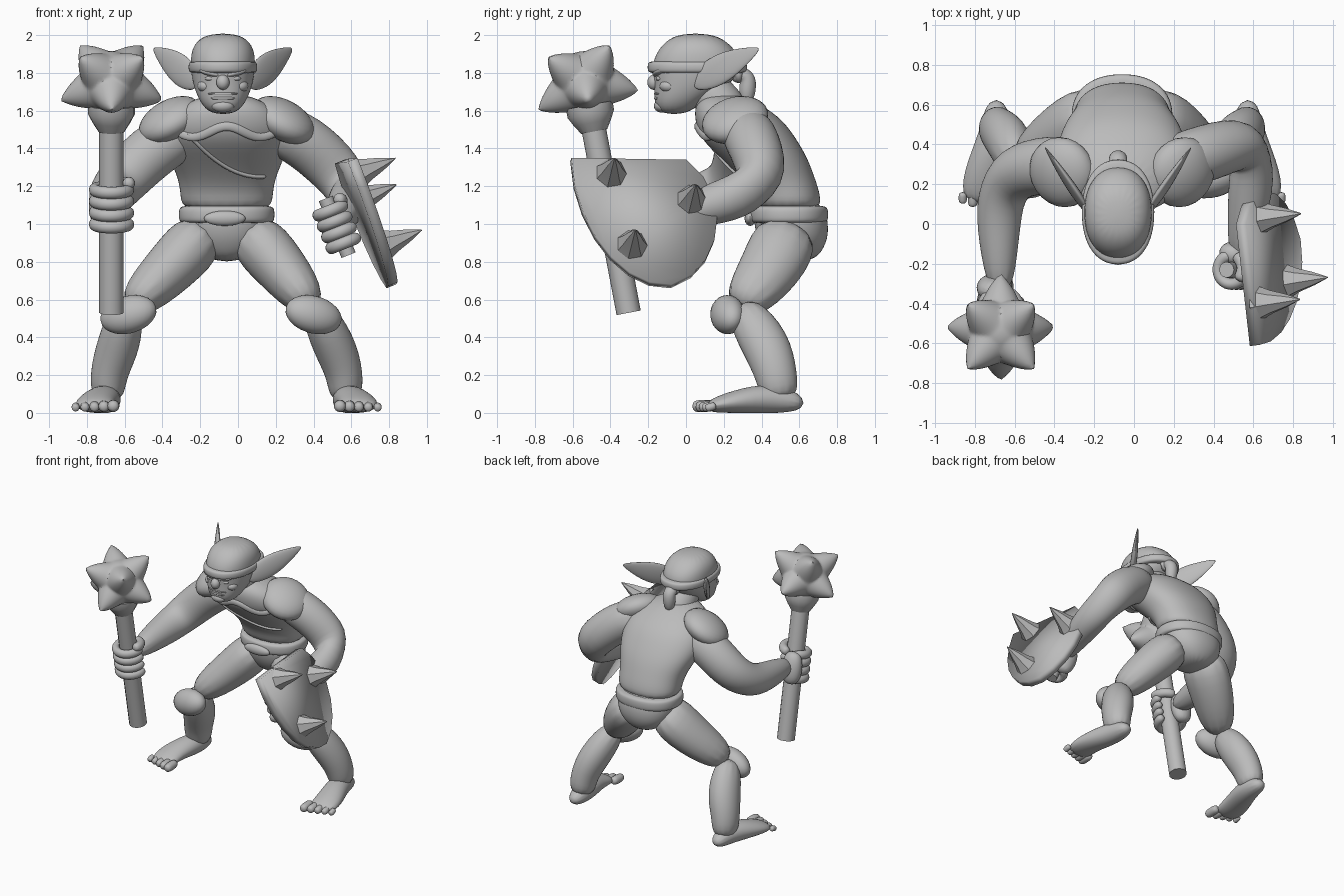
import bpy, bmesh, math
from mathutils import Vector
from mathutils.bvhtree import BVHTree
from mathutils.geometry import interpolate_bezier

default_cube = bpy.data.objects.get("Cube")
if default_cube:
    bpy.data.objects.remove(default_cube, do_unlink=True)

shade = (.5, .5, .5, 1)
grey = bpy.data.materials.new("plain grey")
grey.use_nodes = True
grey.diffuse_color = shade
grey.node_tree.nodes["Principled BSDF"].inputs["Base Color"].default_value = shade

X, Y, Z = Vector((1, 0, 0)), Vector((0, 1, 0)), Vector((0, 0, 1))
BODY_X, HEAD_X = -.06, -.08
SIDES = (("left", 1), ("right", -1))


def finish(name, bm, soft):
    """Turn a bmesh into a shaded object; soft parts are subdivided."""
    bmesh.ops.recalc_face_normals(bm, faces=bm.faces)
    mesh = bpy.data.meshes.new(name)
    bm.to_mesh(mesh)
    bm.free()
    mesh.materials.append(grey)
    mesh.shade_smooth()
    obj = bpy.data.objects.new(name, mesh)
    bpy.context.collection.objects.link(obj)
    if soft:
        subdivision = obj.modifiers.new("smooth", "SUBSURF")
        subdivision.levels = subdivision.render_levels = 2
    else:
        mesh.set_sharp_from_angle(angle=.6)
    return obj


def bridge(name, rings, soft):
    """Skin a list of point rings and cap both ends."""
    bm = bmesh.new()
    loops = [[bm.verts.new(point) for point in ring] for ring in rings]
    for low, high in zip(loops, loops[1:]):
        for k in range(len(low)):
            bm.faces.new((low[k - 1], low[k], high[k], high[k - 1]))
    bm.faces.new(loops[0])
    bm.faces.new(loops[-1])
    return finish(name, bm, soft)


def circle(centre, u, v, sides, power=1):
    """Ring of points; a power below one makes it squarer."""
    ring = []
    for k in range(sides):
        angle = math.tau * k / sides
        c, s = (math.copysign(abs(w) ** power, w) for w in (math.cos(angle), math.sin(angle)))
        ring.append(centre + u * c + v * s)
    return ring


def blend(values, t):
    k = t * (len(values) - 1)
    i = min(int(k), len(values) - 2)
    return values[i] + (values[i + 1] - values[i]) * (k - i)


def limb(name, path, radii, up=Y, flat=1, widths=None, sides=12, soft=True):
    """Tube along a path; radii (along up) and widths (across) are spread evenly."""
    path = [Vector(point) for point in path]
    widths = widths or [r * flat for r in radii]
    count = max(len(path), len(radii))
    steps = [i / (count - 1) for i in range(count)]
    points = [blend(path, t) for t in steps]
    grow = 1.04 if soft else 1
    rings = []
    for i, t in enumerate(steps):
        along = (points[min(i + 1, count - 1)] - points[max(i - 1, 0)]).normalized()
        u = (up - along * up.dot(along)).normalized()
        v = along.cross(u)
        rings.append(circle(points[i], u * blend(radii, t) * grow, v * blend(widths, t) * grow, sides))
    return bridge(name, rings, soft)


def trunk(name, x, rows):
    """Level rings, each given as height, front, back and half width."""
    rings = []
    for height, front, back, half in rows:
        centre = Vector((x, (front + back) / 2, height))
        rings.append(circle(centre, X * half * 1.03, Y * (back - front) * .515, 20, .9))
    return bridge(name, rings, True)


def band(name, x, z, tall, front, back, half):
    """Strap with rounded edges around the body."""
    profile = ((-1, .02), (-.7, 0), (.7, 0), (1, .02))
    trunk(name, x, [(z + k * tall, front + d, back - d, half - d) for k, d in profile])


def blob(name, centre, size, turn=(0, 0, 0)):
    bm = bmesh.new()
    bmesh.ops.create_uvsphere(bm, u_segments=24, v_segments=14, radius=1)
    bmesh.ops.scale(bm, vec=size, verts=bm.verts)
    obj = finish(name, bm, False)
    obj.location, obj.rotation_euler = centre, turn


def fist(side, centre, axis, back, radius):
    """Palm, four curled fingers and a thumb around a grip."""
    axis = axis.normalized()
    back = (back - axis * back.dot(axis)).normalized()
    across = axis.cross(back)

    def around(height, degrees):
        a = math.radians(degrees)
        return centre + axis * height + (back * math.cos(a) + across * math.sin(a)) * radius

    for i in range(4):
        curl = [around((i - 1.5) * .062, angle) for angle in range(20, 300, 45)]
        limb(f"{side}_finger_{i + 1}", curl, (.034, .034), up=axis, sides=8)
    palm = [around(height, 25) for height in (-.13, -.07, .06, .12)]
    limb(side + "_palm", palm, (.04, .08, .08, .04), up=across, flat=.8)
    thumb = [around(.1 + i / 80, -40 * i) for i in range(4)]
    limb(side + "_thumb", thumb, (.036, .036), up=axis, sides=8)


# Torso, hips and belt
torso = trunk("torso", BODY_X, [
    (1.06, .37, .71, .23), (1.15, .36, .71, .24), (1.24, .3, .68, .25), (1.35, .19, .64, .3),
    (1.45, .08, .58, .33), (1.55, .05, .51, .31), (1.63, .05, .4, .23), (1.69, .1, .28, .1)])
trunk("hips", BODY_X, [
    (.8, .47, .67, .07), (.87, .41, .73, .18), (.97, .36, .76, .23), (1.15, .36, .72, .23)])
band("belt", BODY_X, 1.05, .05, .34, .75, .25)
blob("buckle", (-.07, .34, 1.03), (.11, .03, .04))

# Vest trims laid on the chest surface
bpy.context.view_layer.update()
chest = BVHTree.FromObject(torso, bpy.context.evaluated_depsgraph_get())


def trim(name, line, width):
    hits = [chest.ray_cast(Vector((BODY_X + x, -1, z)), Y)[0] for x, z in line]
    limb(name, [hit for hit in hits if hit], (.016, .016), widths=(width, width), sides=8)


offsets = [i / 50 for i in range(-13, 14, 2)]
trim("neckline_trim", [(x, 1.49 + .03 * math.cos(18 * x)) for x in offsets], .026)
trim("vest_seam", [(.8 * x, 1.3 - .45 * x + x * x) for x in offsets], .012)

# Neck, head and face
limb("neck", [(BODY_X, .24, 1.56), (HEAD_X, .08, 1.76)], (.13, .12, .11))
trunk("head", HEAD_X, [
    (1.58, -.13, 0, .06), (1.64, -.17, .08, .12), (1.75, -.16, .25, .16),
    (1.85, -.18, .3, .17), (1.95, -.13, .24, .16), (2.01, -.04, .14, .08)])
band("headband", HEAD_X, 1.83, .035, -.2, .32, .18)
blob("nose", (HEAD_X, -.17, 1.75), (.035, .035, .04))
blob("upper_lip", (HEAD_X, -.14, 1.69), (.08, .03, .012))
blob("lower_lip", (HEAD_X, -.14, 1.666), (.07, .03, .014))
blob("chin", (HEAD_X, -.13, 1.625), (.06, .04, .035))
limb("ponytail", [(HEAD_X, .24, 1.8), (HEAD_X, .33, 1.78), (HEAD_X, .32, 1.63)],
     (.04, .05, .045, .05, .025), up=X, sides=10)
blob("ponytail_tie", (HEAD_X, .28, 1.8), (.06, .03, .055))

for side, s in SIDES:
    blob(side + "_eye", (HEAD_X + s * .065, -.14, 1.77), (.03, .02, .014))
    blob(side + "_brow", (HEAD_X + s * .07, -.145, 1.8), (.058, .03, .016), (0, s * -.25, s * .25))
    blob(side + "_cheek", (HEAD_X + s * .09, -.09, 1.73), (.045, .05, .035))
    ear = [(HEAD_X + s * .13, .03, 1.74), (HEAD_X + s * .37, .39, 1.93)]
    limb(side + "_ear", ear, (.04, .085, .085, .055, .01), up=Vector((s * -.4, -.4, .8)), flat=.28, sides=10)

# Arms and shoulder pads
arms = {
    "left": [(.15, .3, 1.53), (.35, .35, 1.45), (.56, .42, 1.25), (.6, .28, 1.14), (.57, .05, 1.08), (.53, -.2, 1)],
    "right": [(-.25, .3, 1.5), (-.42, .3, 1.42), (-.6, .27, 1.25), (-.68, .13, 1.15), (-.68, -.1, 1.13),
              (-.67, -.35, 1.11)]}
for side, path in arms.items():
    limb(side + "_arm", path, (.13, .15, .145, .125, .1, .06), up=Z)
for side, s in SIDES:
    blob(side + "_shoulder_pad", (BODY_X + s * .3, .26, 1.55), (.18, .18, .1), (.1, s * .55, s * -.3))

# Legs, knee pads and feet
for side, s in SIDES:
    def at(x, y, z):
        return BODY_X + s * x, y, z

    knee = .49 - s * .03
    heel, ball = .63, .7
    limb(side + "_thigh", [at(.1, .55, .98), at(.29, .46, .77), at(knee, .28, .55)], (.19, .17, .12), flat=.85)
    limb(side + "_shin", [at(knee, .28, .58), at(.57, .43, .36), at(heel, .48, .2), at(heel, .5, .06)],
         (.1, .135, .11, .1), flat=.88)
    blob(side + "_knee_pad", at(knee, .22, .52), (.155, .085, .1), (-.25, s * .25, s * .25))
    limb(side + "_foot", [at(heel, .63, .05), at(heel, .45, .08), at(ball, .25, .06), at(ball, .1, .03)],
         (.04, .085, .06, .03), up=Z, widths=(.05, .085, .1, .11))
    for i in range(5):
        x, tip, r = ball + (i - 2) * .05, .03 + i * .018, .034 - i * .003
        limb(f"{side}_toe_{i + 1}", [at(x, .16, .04), at(x, tip, r)], (r, r, r), up=Z, sides=8)

# Mace: shaft, collar and spiked head
lean = .19
mace_axis = Vector((0, -lean, 1))
grip_point = Vector((-.67, -.41, 1.09))


def on_mace(height):
    return grip_point + mace_axis * height


limb("mace_shaft", [on_mace(-.56), on_mace(.5)], (.065, .065), soft=False)
limb("mace_collar", [on_mace(.4), on_mace(.54)], (.07, .1, .125, .125), sides=16, soft=False)
fist("right", grip_point, mace_axis, Y, .1)
spikes = [d - Z * .36 for d in (X, -X, Y, -Y)]
spikes += [a + b + Z for a in (X, -X) for b in (Y, -Y)]
bm = bmesh.new()
bmesh.ops.create_icosphere(bm, subdivisions=5, radius=1)
for vert in bm.verts:
    nearest = min(vert.co.angle(spike) for spike in spikes)
    vert.co = vert.co.normalized() * (.165 + .125 * max(0, 1 - nearest / .75) ** 1.7)
mace_head = finish("mace_head", bm, False)
mace_head.location, mace_head.rotation_euler = on_mace(.66), (lean, 0, 0)


# Shield: tilted plate with three spikes and a grip
def on_shield(y, z):
    return Vector((1.07 - .12 * y - .4 * z, y, z))


corners = [Vector(c) for c in ((-.61, 1.34), (0, 1.33), (-.08, .67))]
curved = interpolate_bezier(corners[1], Vector((.25, 1.15)), Vector((.2, .75)), corners[2], 8)
curved += interpolate_bezier(corners[2], Vector((-.35, .65)), Vector((-.6, 1)), corners[0], 8)[1:]
bm = bmesh.new()
bm.faces.new([bm.verts.new(on_shield(p[0], p[1])) for p in curved])
plate = finish("shield", bm, False).modifiers.new("thickness", "SOLIDIFY")
plate.thickness, plate.offset = .055, 0
outward = Vector((.2, .02, .08))
for i, spot in enumerate(((-.4, 1.26), (.03, 1.12), (-.29, .88))):
    base = on_shield(*spot)
    limb(f"shield_spike_{i + 1}", [base, base + outward * 1.1], (.095, .06, .035, .003), sides=7, soft=False)
grip_axis = Vector((-.4, 0, 1))
hold = Vector((.525, -.23, .985))
limb("shield_grip", [hold - grip_axis * .15, hold + grip_axis * .15], (.04, .04), soft=False)
fist("left", hold, grip_axis, X * .35 + Y, .08)
